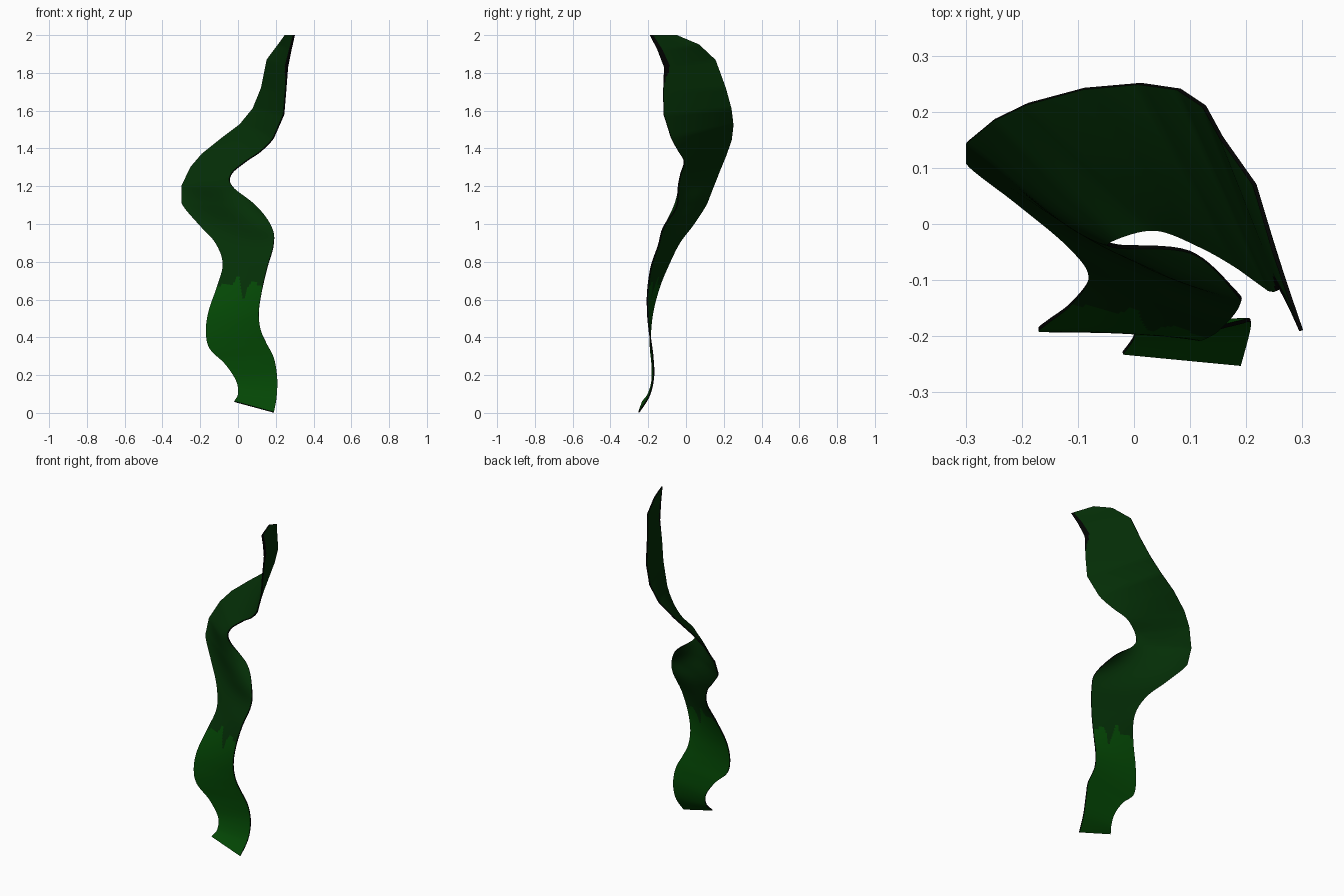
import bpy, bmesh, math
from mathutils import Vector

if "Cube" in bpy.data.objects:
    bpy.data.objects.remove(bpy.data.objects["Cube"])

# Ribbon stations: left edge xyz, right edge xyz, from base to tip
ROWS = [
    (-.02, -.23, .06, .19, -.25, .003), (0, -.20, .10, .205, -.195, .09),
    (-.01, -.18, .17, .207, -.172, .19), (-.07, -.18, .26, .19, -.175, .29),
    (-.15, -.188, .34, .15, -.185, .37), (-.17, -.188, .43, .12, -.195, .44),
    (-.155, -.175, .54, .11, -.203, .53), (-.11, -.14, .67, .125, -.203, .64),
    (-.08, -.09, .79, .155, -.185, .77), (-.12, -.035, .90, .188, -.145, .89),
    (-.21, .04, 1.0, .18, -.12, .98), (-.298, .11, 1.11, .10, -.05, 1.09),
    (-.298, .145, 1.20, -.03, -.04, 1.20), (-.25, .185, 1.30, -.035, -.028, 1.265),
    (-.19, .214, 1.37, .04, -.01, 1.33), (-.09, .241, 1.45, .12, -.04, 1.385),
    (.01, .25, 1.525, .19, -.08, 1.46), (.08, .24, 1.61, .242, -.118, 1.58),
    (.125, .21, 1.72, .252, -.12, 1.70), (.155, .155, 1.87, .262, -.115, 1.83),
    (.215, .07, 1.95, .28, -.15, 1.92), (.25, -.05, 2.0, .298, -.19, 2.0)]
BOW = {10: -.02, 11: -.05, 12: -.02}  # forward belly, strongest near the right edge
COLS, STEPS = 36, 8


def material(name, rgb):
    m = bpy.data.materials.new(name)
    m.diffuse_color = (*rgb, 1)
    m.use_nodes = True
    m.node_tree.nodes["Principled BSDF"].inputs["Base Color"].default_value = m.diffuse_color
    return m


def spline(a, b, c, d, t):
    return 0.5 * (2*b + (c - a)*t + (2*a - 5*b + 4*c - d)*t*t + (3*b - a - 3*c + d)*t**3)


def station(s):
    """Left edge, right edge and bow at a fractional row; facetted near the tip."""
    n = len(ROWS)
    i = min(int(s), n - 2)
    t = s - i
    keys = [max(0, min(n - 1, i + k)) for k in (-1, 0, 1, 2)]
    v = []
    for j in range(7):
        a, b, c, d = [(*ROWS[k], BOW.get(k, 0))[j] for k in keys]
        straight = j < 6 and i >= (11 if j < 3 else 16)
        v.append(b + (c - b) * t if straight else spline(a, b, c, d, t))
    return Vector(v[:3]), Vector(v[3:6]), v[6]


def drip_height(x):
    """Ragged border between the two greens."""
    return (0.675 + 0.055 * math.exp(-((x - .003) / .018)**2)
            - 0.075 * math.exp(-((x - .03) / .018)**2)
            + 0.02 * math.exp(-((x - .085) / .02)**2))


# Blade surface
bm = bmesh.new()
grid = []
for r in range((len(ROWS) - 1) * STEPS + 1):
    left, right, bow = station(r / STEPS)
    row = []
    for c in range(COLS + 1):
        t = c / COLS
        p = left.lerp(right, t)
        p.y += bow * 6.75 * t * t * (1 - t)
        row.append(bm.verts.new(p))
    grid.append(row)
for a, b in zip(grid, grid[1:]):
    for c in range(COLS):
        f = bm.faces.new((a[c], a[c + 1], b[c + 1], b[c]))
        f.smooth = True
        m = f.calc_center_median()
        f.material_index = 0 if m.z < drip_height(m.x) else 1
        if m.z > 1.72 and c > COLS * (1 - .12 * min(1, (m.z - 1.72) / .12)):
            f.material_index = 2  # dark curled corner of the tip
mesh = bpy.data.meshes.new("seaweed_blade")
bm.to_mesh(mesh)
bm.free()
blade = bpy.data.objects.new("seaweed_blade", mesh)
bpy.context.collection.objects.link(blade)
mesh.materials.append(material("leaf green", (.0012, .064, .0015)))
mesh.materials.append(material("dark green", (.0013, .028, .002)))
mesh.materials.append(material("black rim", (.0005, .001, .0005)))

# Thin body with a dark rim
solid = blade.modifiers.new("thickness", 'SOLIDIFY')
solid.thickness = 0.007
solid.offset = 0
solid.material_offset_rim = 2
bpy.context.view_layer.objects.active = blade
blade.select_set(True)
bpy.ops.object.modifier_apply(modifier=solid.name)
bpy.ops.object.shade_smooth_by_angle(angle=math.radians(40))
